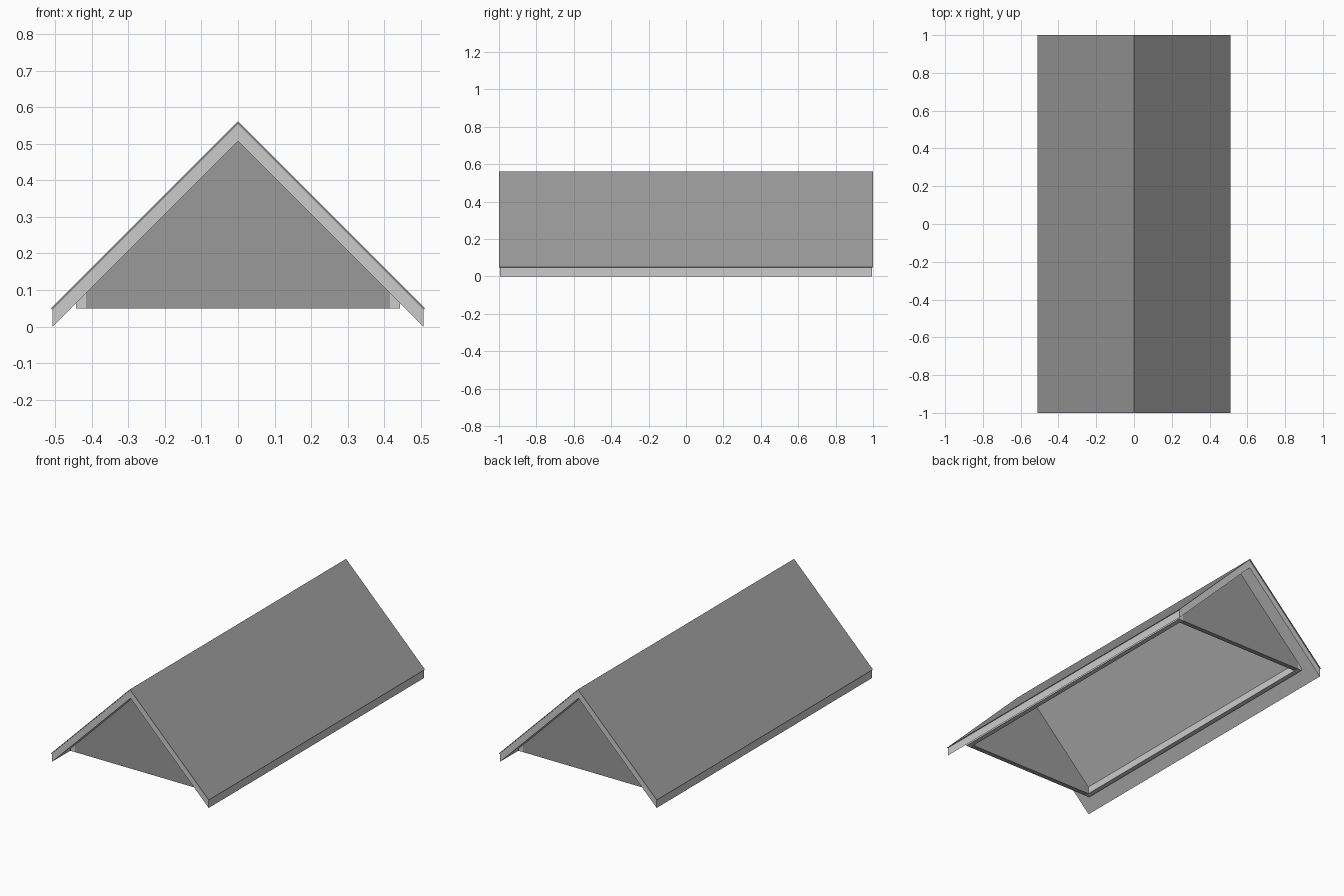
import bpy, bmesh

if "Cube" in bpy.data.objects:
    bpy.data.objects.remove(bpy.data.objects["Cube"])


def material(name, value):
    m = bpy.data.materials.new(name)
    m.diffuse_color = (value, value, value, 1)
    m.use_nodes = True
    m.node_tree.nodes["Principled BSDF"].inputs["Base Color"].default_value = m.diffuse_color
    return m


pale = material("pale grey trim", 0.60)
grey = material("mid grey", 0.32)


def extrude_profile(name, points, y0, y1, mat):
    """Extrude a closed x-z profile along y."""
    bm = bmesh.new()
    face = bm.faces.new([bm.verts.new((x, y0, z)) for x, z in points])
    ext = bmesh.ops.extrude_face_region(bm, geom=[face])
    moved = [v for v in ext["geom"] if isinstance(v, bmesh.types.BMVert)]
    bmesh.ops.translate(bm, verts=moved, vec=(0, y1 - y0, 0))
    bmesh.ops.recalc_face_normals(bm, faces=bm.faces)
    mesh = bpy.data.meshes.new(name)
    bm.to_mesh(mesh)
    bm.free()
    mesh.materials.append(mat)
    ob = bpy.data.objects.new(name, mesh)
    bpy.context.collection.objects.link(ob)
    return ob


# Roof slab with vertical eave edges
W = 0.507
extrude_profile("roof_slab", [(-W, 0), (0, 0.507), (W, 0), (W, 0.048),
                              (0, 0.555), (-W, 0.048)], -0.995, 0.995, pale)

# Thin covering over both slopes
extrude_profile("roof_covering", [(-0.508, 0.047), (0, 0.555), (0.508, 0.047),
                                  (0.511, 0.05), (0, 0.561), (-0.511, 0.05)],
                -1, 1, grey)

# Low side walls under the slopes
OUT, IN, BASE, APEX, END = 0.443, 0.415, 0.05, 0.508, 0.915
for s, side in ((-1, "left"), (1, "right")):
    extrude_profile(side + "_wall", [(s * OUT, BASE), (s * IN, BASE),
                                     (s * IN, APEX - IN), (s * OUT, APEX - OUT)],
                    -END, END, pale)

# Gable walls closing each end
for s, side in ((-1, "front"), (1, "back")):
    extrude_profile(side + "_gable", [(-IN, BASE), (IN, BASE), (IN, APEX - IN),
                                      (0, APEX), (-IN, APEX - IN)],
                    s * END, s * (END - 0.028), grey)
